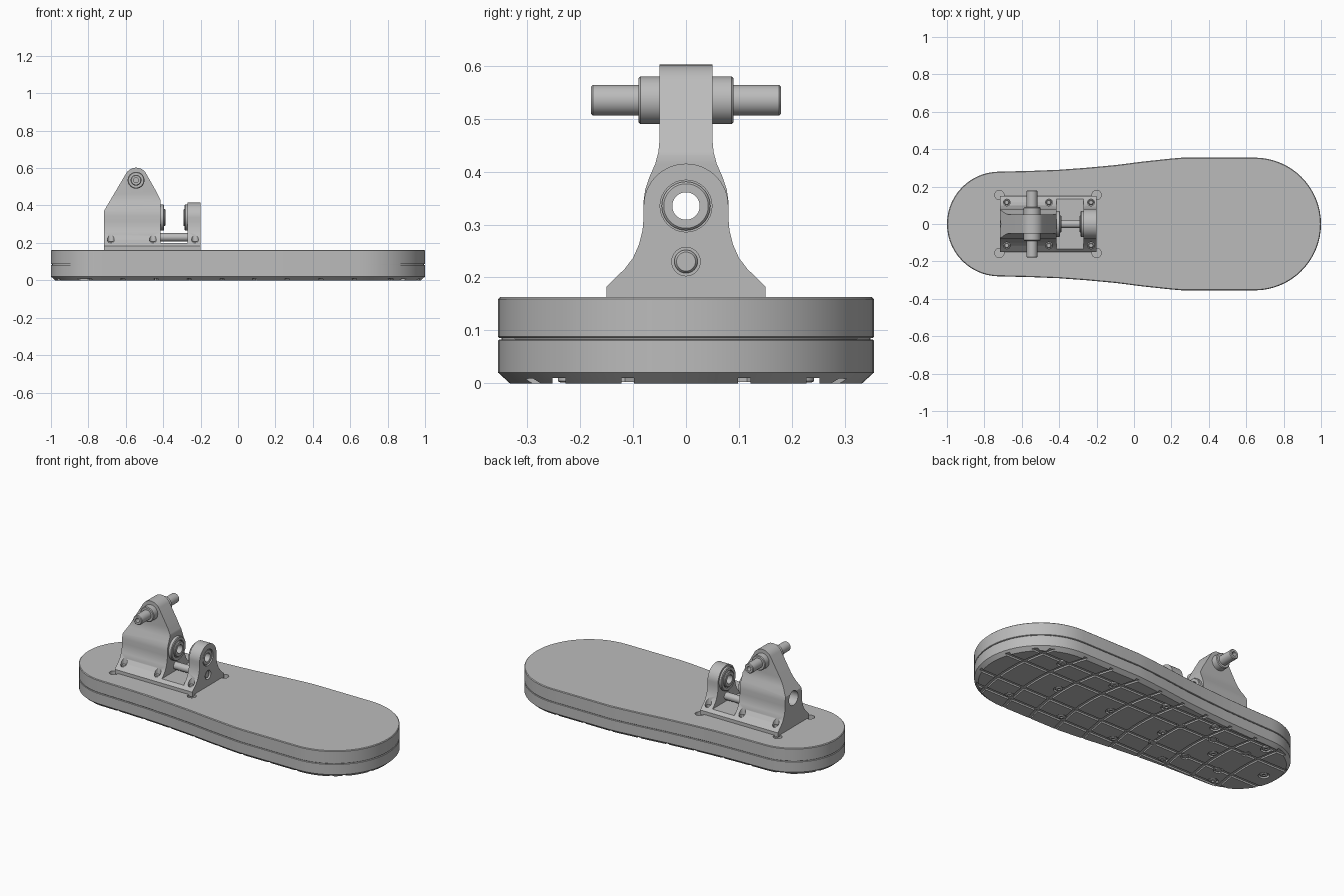
import bpy
import bmesh
import math

if "Cube" in bpy.data.objects:
    bpy.data.objects.remove(bpy.data.objects["Cube"], do_unlink=True)

grey = bpy.data.materials.new("plain_grey")
grey.use_nodes = True
grey.diffuse_color = (0.5, 0.5, 0.5, 1)
grey.node_tree.nodes["Principled BSDF"].inputs["Base Color"].default_value = (0.5, 0.5, 0.5, 1)


def loft(name, rings, loop=False):
    """Skin a list of equal rings; cap the ends, or join last to first."""
    bm = bmesh.new()
    rows = [[bm.verts.new(p) for p in ring] for ring in rings]
    n = len(rows[0])
    pairs = list(zip(rows, rows[1:]))
    if loop:
        pairs.append((rows[-1], rows[0]))
    else:
        bm.faces.new(rows[0])
        bm.faces.new(rows[-1])
    for a, b in pairs:
        for i in range(n):
            j = (i + 1) % n
            bm.faces.new((a[i], a[j], b[j], b[i]))
    bmesh.ops.recalc_face_normals(bm, faces=bm.faces)
    mesh = bpy.data.meshes.new(name)
    bm.to_mesh(mesh)
    bm.free()
    mesh.materials.append(grey)
    ob = bpy.data.objects.new(name, mesh)
    bpy.context.collection.objects.link(ob)
    return ob


def place(axis, t, u, v):
    return {"x": (t, u, v), "y": (u, t, v), "z": (u, v, t)}[axis]


def prism(name, axis, pts, a, b):
    return loft(name, [[place(axis, t, u, v) for u, v in pts] for t in (a, b)])


def lathe(name, axis, centre, steps, loop=False, n=32):
    """Turned part: steps are (position along axis, radius)."""
    cu, cv = centre
    turn = [math.tau * i / n for i in range(n)]
    return loft(name, [[place(axis, t, cu + r * math.cos(a), cv + r * math.sin(a))
                        for a in turn] for t, r in steps], loop)


def boolean(target, tool, operation="DIFFERENCE"):
    mod = target.modifiers.new("cut", "BOOLEAN")
    mod.operation, mod.object, mod.solver = operation, tool, "EXACT"
    bpy.context.view_layer.objects.active = target
    bpy.ops.object.modifier_apply(modifier=mod.name)
    bpy.data.objects.remove(tool, do_unlink=True)


def drill(target, axis, centre, a, b, r):
    boolean(target, lathe("cutter", axis, centre, [(a, r), (b, r)]))


def arc(cx, cy, r, start, end, n):
    step = math.radians(end - start) / n
    a0 = math.radians(start)
    return [(cx + r * math.cos(a0 + i * step), cy + r * math.sin(a0 + i * step))
            for i in range(n + 1)]


def mirrored(half):
    """Close a half profile given from the bottom right to the top."""
    return half + [(-u, v) for u, v in reversed(half) if u > 1e-4]


# Foot outline, shrunk by an inset
def outline(inset):
    side = [(0.2, 0.35), (0.05, 0.334), (-0.1, 0.315), (-0.25, 0.301),
            (-0.4, 0.29), (-0.55, 0.284)]
    pts = arc(0.645, 0, 0.355 - inset, -90, 90, 32)
    pts += [(0.26, 0.355 - inset)] + [(x, y - inset) for x, y in side]
    pts += arc(-0.72, 0, 0.28 - inset, 90, 270, 28)
    pts += [(x, inset - y) for x, y in reversed(side)] + [(0.26, inset - 0.355)]
    return pts


def slab(name, layers):
    return loft(name, [[(x, y, z) for x, y in outline(d)] for z, d in layers])


sole = slab("lower_sole", [(0, 0.022), (0.02, 0), (0.081, 0), (0.083, 0.002)])
slab("sole_seam", [(0.079, 0.006), (0.09, 0.006)])
board = slab("upper_board", [(0.086, 0.002), (0.088, 0), (0.159, 0), (0.163, 0.004)])

# Tread: straight lengthwise grooves and curved crosswise grooves
for y, w in ((-0.24, 0.012), (-0.11, 0.012), (0.11, 0.012), (0.24, 0.012)):
    boolean(sole, prism("cutter", "x", [(y - w, -0.02), (y + w, -0.02),
                                        (y + w, 0.01), (y - w, 0.01)], -1.1, 1.1))
for k in range(10):
    x0 = -0.84 + 0.18 * k
    ys = [-0.4 + 0.05 * i for i in range(17)]
    bow = [(x0 + 0.08 * (1 - (y / 0.4) ** 2), y) for y in ys]
    strip = [(x - 0.011, y) for x, y in bow] + [(x + 0.011, y) for x, y in reversed(bow)]
    boolean(sole, prism("cutter", "z", strip, -0.02, 0.009))

# Sole screws set in round recesses
spots = [(x, y) for x in (0.68, 0.32, -0.04, -0.38, -0.73) for y in (-0.22, 0.22)]
spots += [(x, 0) for x in (0.52, 0.16, -0.2, -0.55, -0.9)]
for spot in spots:
    drill(sole, "z", spot, -0.02, 0.012, 0.03)
    lathe("sole_screw", "z", spot, [(0.02, 0.022), (0.004, 0.022), (0.001, 0.016),
                                    (0.001, 0.009), (0.008, 0.009)], n=20)

# Relief holes at the bracket corners
for x in (-0.72, -0.2):
    for y in (-0.155, 0.155):
        drill(board, "z", (x, y), 0.14, 0.2, 0.025)

# Ankle bracket: flared foot shared by tower, saddle and front lug
flare = [(0.15, 0.155), (0.15, 0.183), (0.116, 0.216), (0.1, 0.237),
         (0.089, 0.262), (0.082, 0.29), (0.08, 0.315)]
neck = [(0.08, 0.345), (0.077, 0.366), (0.069, 0.39), (0.058, 0.415),
        (0.052, 0.438), (0.05, 0.46), (0.05, 0.64)]
tower = prism("ankle_tower", "x", mirrored(flare + neck), -0.75, -0.35)
side = [(-0.415, 0.14), (-0.415, 0.43), (-0.437, 0.475)]
side += arc(-0.545, 0.54, 0.062, 32, 150, 18)
side += [(-0.717, 0.37), (-0.717, 0.14)]
boolean(tower, prism("cutter", "y", side, -0.3, 0.3), "INTERSECT")
lug = prism("front_lug", "x", mirrored(flare + arc(0, 0.335, 0.08, 0, 90, 16)), -0.27, -0.2)
prism("saddle", "x", mirrored([(0.15, 0.155), (0.15, 0.183), (0.133, 0.2)]), -0.417, -0.268)

# Lengthwise bore with recesses, and the lower rod hole
axle = (0, 0.335)
rod = (0, 0.23)
drill(tower, "x", axle, -0.8, -0.3, 0.027)
drill(tower, "x", axle, -0.8, -0.64, 0.043)
drill(lug, "x", axle, -0.3, -0.1, 0.027)
drill(lug, "x", axle, -0.212, -0.1, 0.049)
drill(lug, "x", rod, -0.22, -0.1, 0.027)
lathe("lower_rod", "x", rod, [(-0.44, 0.022), (-0.21, 0.022), (-0.205, 0.018)])


def tube(name, a, b, outer, inner):
    e = 0.004
    lathe(name, "x", axle, [(a, inner), (a, outer - e), (a + e, outer),
                            (b - e, outer), (b, outer - e), (b, inner)], True, 40)


tube("tower_boss", -0.425, -0.395, 0.07, 0.05)
tube("tower_bearing", -0.425, -0.388, 0.046, 0.026)
tube("lug_boss", -0.285, -0.262, 0.07, 0.05)
tube("lug_rear_bearing", -0.292, -0.262, 0.046, 0.026)
tube("lug_front_bearing", -0.22, -0.203, 0.046, 0.026)

# Bracket bolts in counterbores, with nuts under the sole
for x in (-0.68, -0.455, -0.23):
    for y in (-0.115, 0.115):
        drill(tower if x < -0.4 else lug, "z", (x, y), 0.19, 0.3, 0.018)
        lathe("bracket_bolt", "z", (x, y), [(0.17, 0.014), (0.203, 0.014),
                                            (0.207, 0.01)], n=20)
        drill(sole, "z", (x, y), -0.02, 0.03, 0.026)
        lathe("sole_nut", "z", (x, y), [(0.04, 0.02), (0.002, 0.02)], n=6)

# Top pivot: sleeve and cross pin with socketed ends
pivot = (-0.545, 0.535)


def turned(name, half):
    lathe(name, "y", pivot, [(-t, r) for t, r in half] + [(t, r) for t, r in reversed(half)])


turned("pivot_sleeve", [(0.09, 0.041), (0.086, 0.045)])
turned("pivot_pin", [(0.15, 0.013), (0.18, 0.013), (0.18, 0.025), (0.176, 0.029)])

# Smooth shading with sharp edges kept
for ob in bpy.context.scene.objects:
    if ob.type == "MESH" and ob.data.materials.get("plain_grey"):
        bpy.ops.object.select_all(action="DESELECT")
        ob.select_set(True)
        bpy.context.view_layer.objects.active = ob
        bpy.ops.object.shade_smooth_by_angle(angle=math.radians(30))
